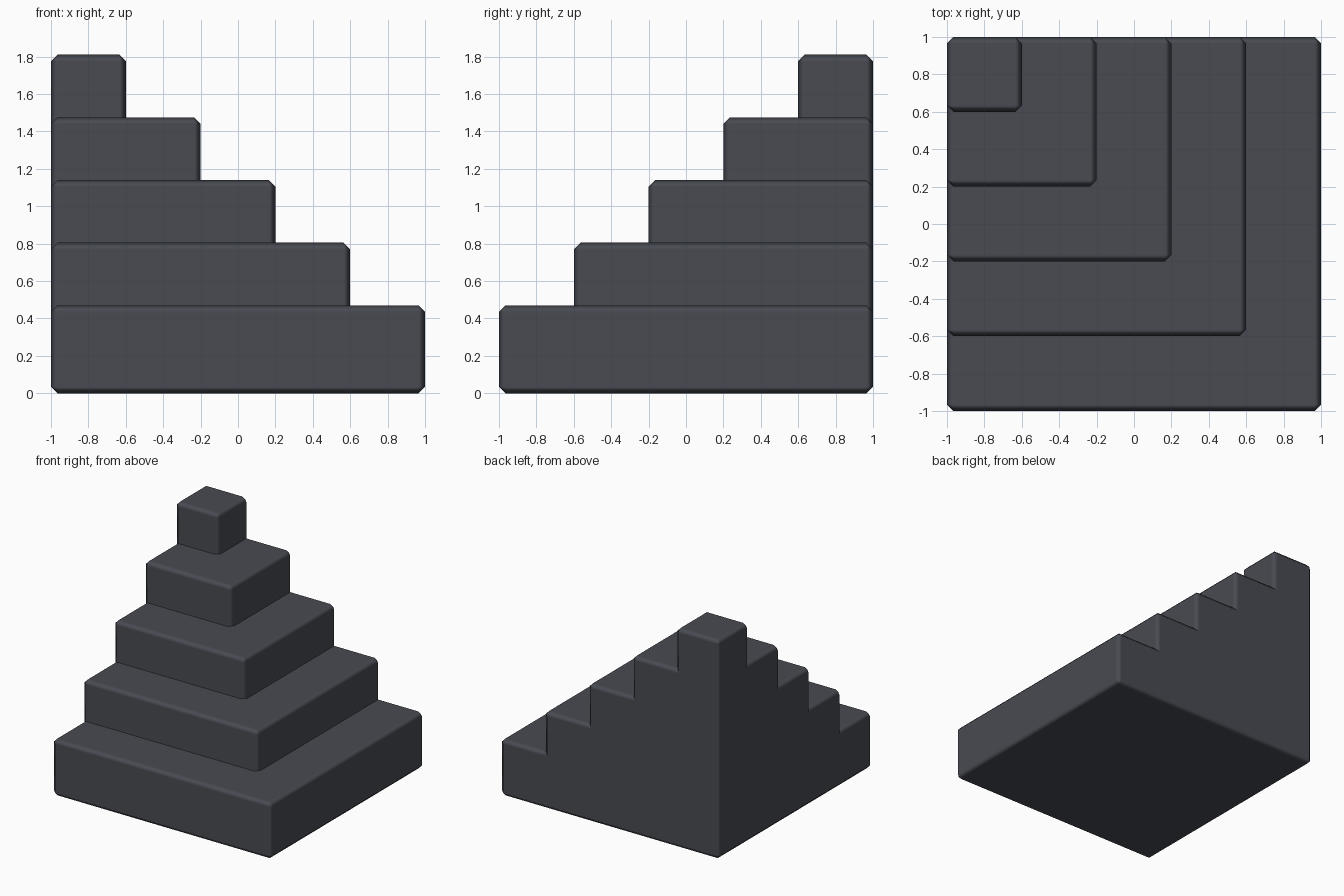
import bpy

if "Cube" in bpy.data.objects:
    bpy.data.objects.remove(bpy.data.objects["Cube"])

TIERS = 5
RISE = 0.335      # height gained per tier
HEIGHT = 0.47     # height of each block, sunk into the one below

stone = bpy.data.materials.new("dark_stone")
stone.diffuse_color = (0.065, 0.07, 0.085, 1)
stone.use_nodes = True
stone.node_tree.nodes["Principled BSDF"].inputs["Base Color"].default_value = stone.diffuse_color


def tier(name, size, z0):
    """Chamfered block pushed into the back left corner."""
    bpy.ops.mesh.primitive_cube_add(
        size=1, location=(-1 + size / 2, 1 - size / 2, z0 + HEIGHT / 2))
    ob = bpy.context.object
    ob.name = name
    ob.scale = (size, size, HEIGHT)
    bpy.ops.object.transform_apply(location=False, rotation=False, scale=True)
    bpy.ops.object.shade_smooth()
    bevel = ob.modifiers.new("edge_chamfer", 'BEVEL')
    bevel.width = 0.035
    bevel.segments = 1
    bevel.harden_normals = True
    ob.data.materials.append(stone)


# Stacked square steps, each 0.4 smaller than the one below
for i in range(TIERS):
    tier(f"step_{i + 1}", 2.0 - 0.4 * i, RISE * i)
